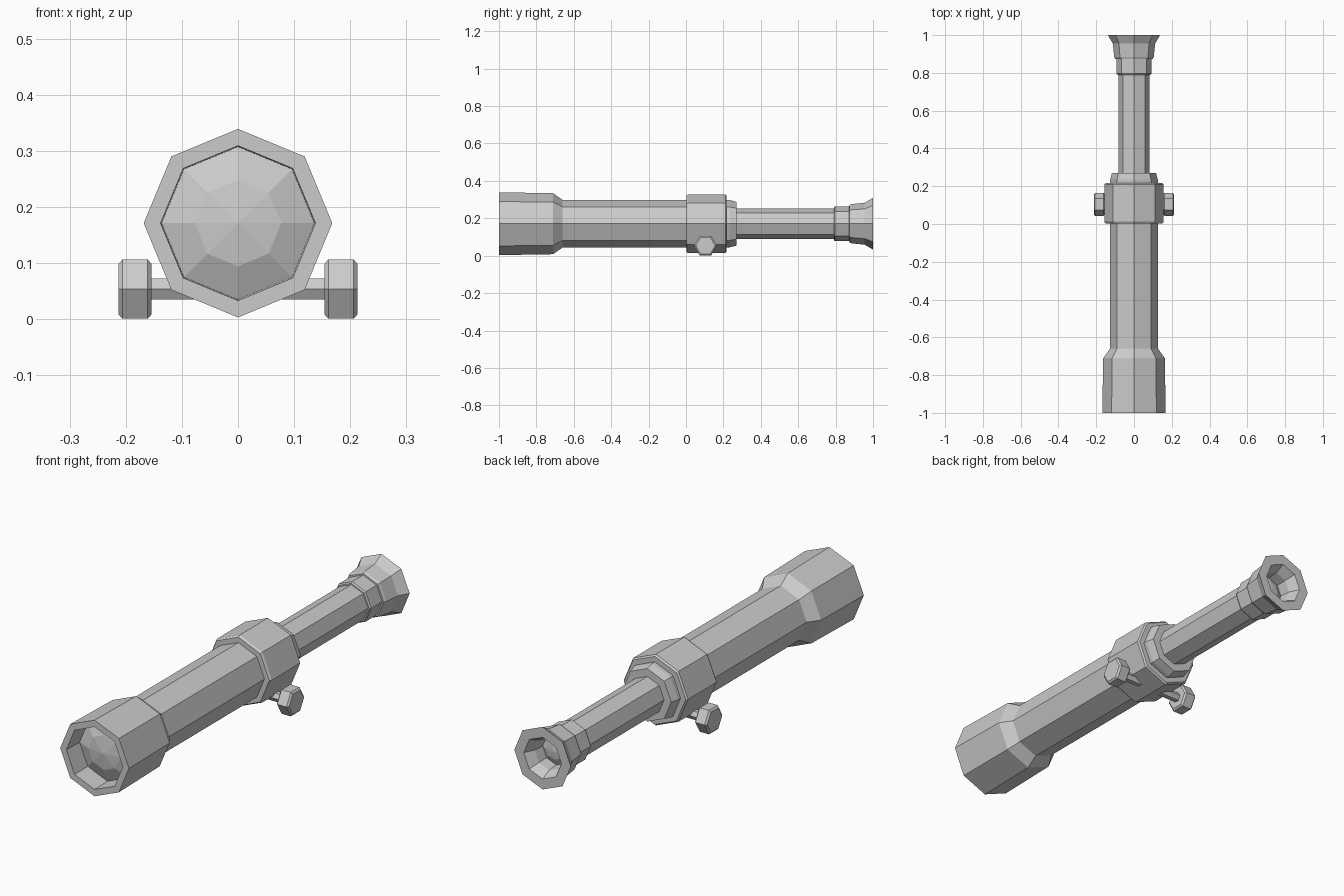
import bpy, bmesh, math

if "Cube" in bpy.data.objects:
    bpy.data.objects.remove(bpy.data.objects["Cube"])

CZ = 0.171  # height of the optical axis


def lathe(name, profile, sides, axis='Y', centre=(0, 0, CZ), closed=False):
    """Spin (radius, position) points around an axis; radius 0 makes a tip."""
    bm = bmesh.new()
    rings = []
    for r, p in profile:
        ring = []
        for i in range(1 if r == 0 else sides):
            a = 2 * math.pi * i / sides
            u, v = r * math.cos(a), r * math.sin(a)
            co = (u, p, v) if axis == 'Y' else (p, u, v)
            ring.append(bm.verts.new([c + d for c, d in zip(co, centre)]))
        rings.append(ring)
    pairs = list(zip(rings, rings[1:]))
    if closed:
        pairs.append((rings[-1], rings[0]))
    for a, b in pairs:
        for i in range(sides):
            j = (i + 1) % sides
            if len(a) == 1:
                bm.faces.new((a[0], b[j], b[i]))
            elif len(b) == 1:
                bm.faces.new((a[i], a[j], b[0]))
            else:
                bm.faces.new((a[i], a[j], b[j], b[i]))
    if not closed:
        for ring in (rings[0], rings[-1]):
            if len(ring) > 1:
                bm.faces.new(ring)
    bmesh.ops.recalc_face_normals(bm, faces=bm.faces)
    mesh = bpy.data.meshes.new(name)
    bm.to_mesh(mesh)
    bm.free()
    obj = bpy.data.objects.new(name, mesh)
    bpy.context.collection.objects.link(obj)
    return obj


# Main tube with the wide hood and its recessed front opening
lathe("main_tube", [(0, -0.91), (0.136, -0.91), (0.138, -1.0), (0.168, -1.0),
                    (0.163, -0.71), (0.127, -0.66), (0.127, 0.02), (0, 0.02)], 8)

# Domed front lens
lathe("front_lens", [(0.136, -0.91), (0.077, -0.935), (0, -0.945)], 8)

# Mounting collar with stepped rear
lathe("collar", [(0.151, 0.003), (0.157, 0.012), (0.157, 0.21), (0.15, 0.217),
                 (0.126, 0.217), (0.126, 0.235), (0.117, 0.27)], 8)

# Thin rear tube
lathe("rear_tube", [(0.082, 0.25), (0.082, 0.80)], 8)

# Eyepiece ring
lathe("eyepiece_ring", [(0.088, 0.79), (0.093, 0.796), (0.093, 0.875), (0.088, 0.88)], 8)

# Flared eyecup with hollow centre
lathe("eyecup", [(0, 0.87), (0.1, 0.873), (0.105, 0.885), (0.112, 0.955), (0.138, 1.0),
                 (0.092, 1.0), (0.07, 0.955), (0.066, 0.905), (0, 0.905)], 8)

# Domed rear lens
lathe("rear_lens", [(0.066, 0.905), (0.038, 0.918), (0, 0.923)], 8)

# Adjustment knobs on a shared cross shaft
KNOB = (0, 0.104, 0.0535)
lathe("knob_shaft", [(0.0215, -0.16), (0.0215, 0.16)], 6, 'X', KNOB)
for side, s in (("left", -1), ("right", 1)):
    lathe(side + "_knob", [(0.052, s * 0.154), (0.061, s * 0.161),
                           (0.061, s * 0.206), (0.052, s * 0.213)], 6, 'X', KNOB)
